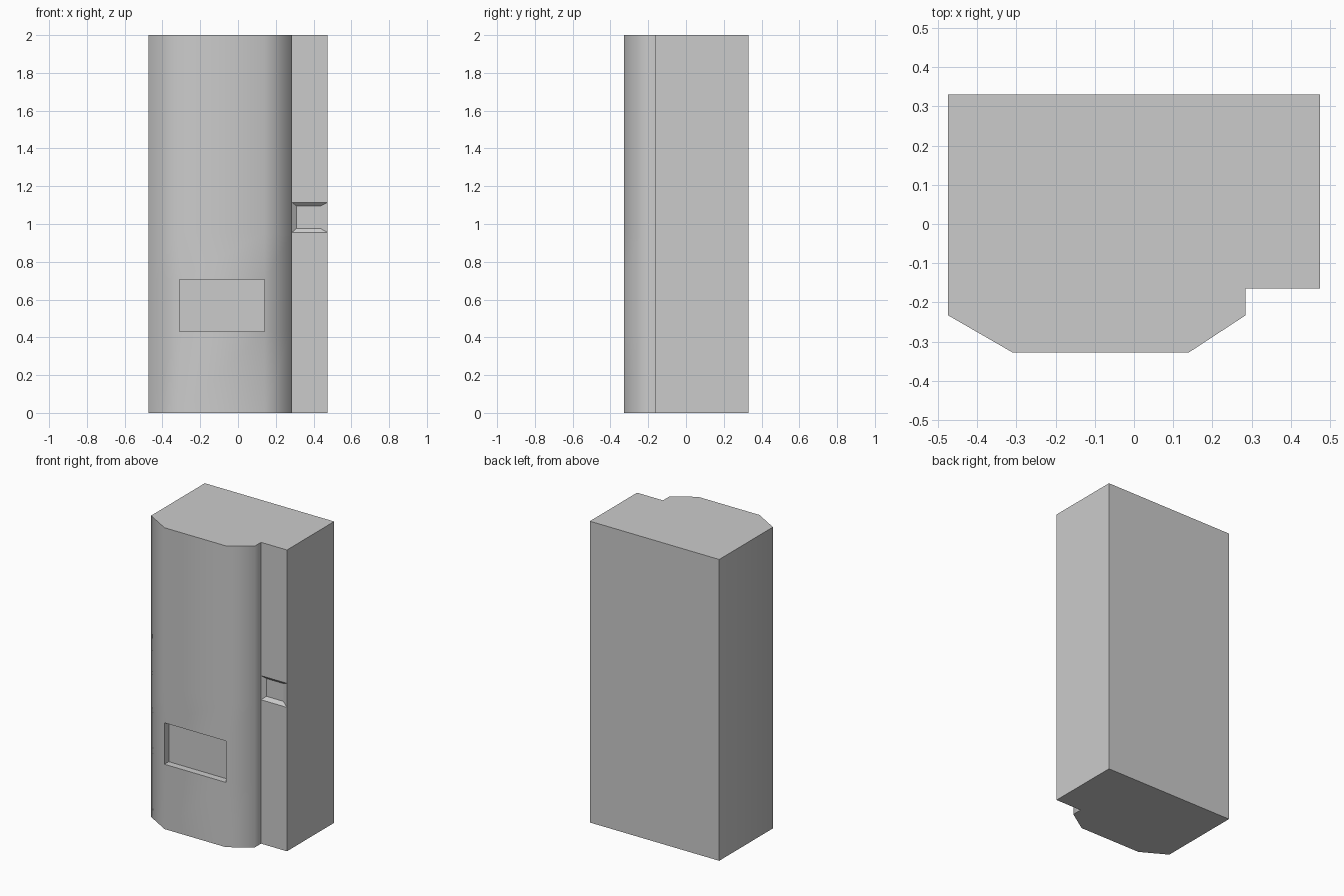
import bpy, bmesh
from math import radians

if "Cube" in bpy.data.objects:
    bpy.data.objects.remove(bpy.data.objects["Cube"])

# Cabinet cross-section seen from above, counter-clockwise from the back left
profile = [(-0.475, 0.33), (-0.475, -0.233), (-0.31, -0.328), (0.14, -0.328),
           (0.285, -0.233), (0.285, -0.165), (0.475, -0.165), (0.475, 0.33)]
# Heights: base, hatch bottom/top, coin tray bottom/top, roof
levels = [0, 0.43, 0.705, 0.955, 1.115, 2.0]
HATCH = (2, 1)      # (profile side, level) of the delivery hatch
TRAY = (5, 3)       # (profile side, level) of the coin tray

bm = bmesh.new()
rings = [[bm.verts.new((x, y, z)) for x, y in profile] for z in levels]
n = len(profile)


def recess(corners, left, right, bottom, top, depth):
    """Sink a panel behind its four corners with the given wall insets."""
    insets = [(left, bottom), (-right, bottom), (-right, -top), (left, -top)]
    inner = [bm.verts.new((v.co.x + dx, v.co.y + depth, v.co.z + dz))
             for v, (dx, dz) in zip(corners, insets)]
    bm.faces.new(inner)
    for i in range(4):
        j = (i + 1) % 4
        bm.faces.new((corners[i], corners[j], inner[j], inner[i]))


# Walls, with the two recesses in place of plain panels
for k in range(len(levels) - 1):
    for i in range(n):
        j = (i + 1) % n
        quad = [rings[k][i], rings[k][j], rings[k + 1][j], rings[k + 1][i]]
        if (i, k) == HATCH:
            recess(quad, 0, 0, 0, 0, 0.045)
        elif (i, k) == TRAY:
            recess(quad, 0.025, 0.04, 0.022, 0.02, 0.02)
        else:
            bm.faces.new(quad).smooth = True

# Base and roof
bm.faces.new(rings[0][::-1])
bm.faces.new(rings[-1])
bmesh.ops.recalc_face_normals(bm, faces=bm.faces)
flat = [not f.smooth for f in bm.faces]

mesh = bpy.data.meshes.new("machine_cabinet")
bm.to_mesh(mesh)
bm.free()
cabinet = bpy.data.objects.new("machine_cabinet", mesh)
bpy.context.collection.objects.link(cabinet)

# Rounded shading across the front bevels, flat recesses and ends
bpy.context.view_layer.objects.active = cabinet
cabinet.select_set(True)
bpy.ops.object.shade_smooth_by_angle(angle=radians(61))
for face, is_flat in zip(mesh.polygons, flat):
    if is_flat:
        face.use_smooth = False
